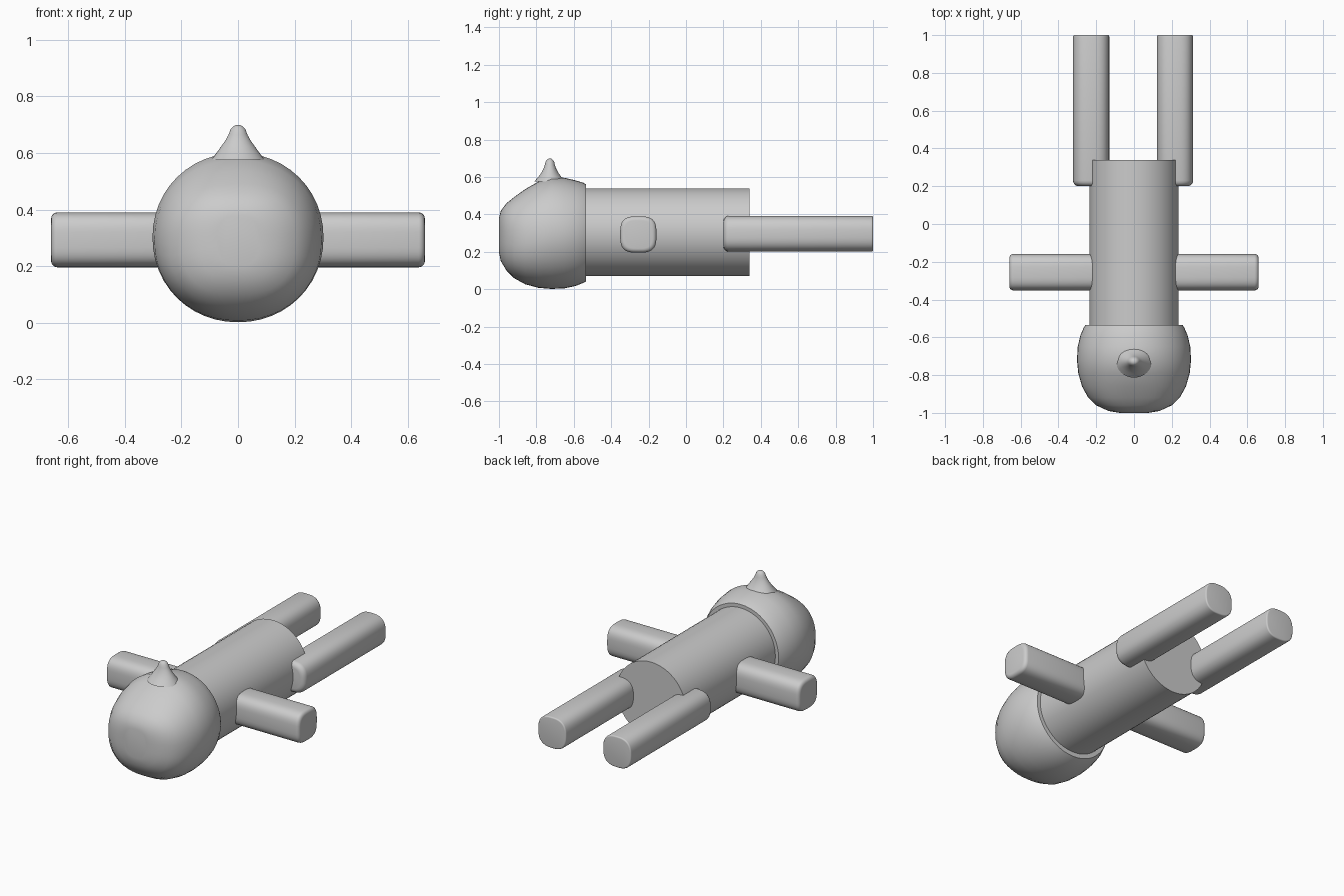
import bpy, bmesh, math
from mathutils import Vector

if "Cube" in bpy.data.objects:
    bpy.data.objects.remove(bpy.data.objects["Cube"])


def loft(name, rings, place, sides=48, angle=40):
    """Skin superellipse rings (t, cu, cv, ru, rv, exponent); place maps (u, v, t) to xyz."""
    bm = bmesh.new()
    loops = []
    for t, cu, cv, ru, rv, e in rings:
        loop = []
        for i in range(sides):
            a = 2 * math.pi * i / sides
            c, s = math.cos(a), math.sin(a)
            u = cu + ru * math.copysign(abs(c) ** (2 / e), c)
            v = cv + rv * math.copysign(abs(s) ** (2 / e), s)
            loop.append(bm.verts.new(place(u, v, t)))
        loops.append(loop)
    for a, b in zip(loops, loops[1:]):
        for i in range(sides):
            j = (i + 1) % sides
            bm.faces.new((a[i], a[j], b[j], b[i]))
    bm.faces.new(loops[0])
    bm.faces.new(loops[-1])
    bmesh.ops.recalc_face_normals(bm, faces=bm.faces)
    mesh = bpy.data.meshes.new(name)
    bm.to_mesh(mesh)
    bm.free()
    ob = bpy.data.objects.new(name, mesh)
    bpy.context.collection.objects.link(ob)
    bpy.ops.object.select_all(action='DESELECT')
    ob.select_set(True)
    bpy.context.view_layer.objects.active = ob
    bpy.ops.object.shade_smooth_by_angle(angle=math.radians(angle))
    return ob


def along_y(u, v, t):
    return Vector((u, t, v))


def along_x(u, v, t):
    return Vector((t, u, v))


def along_z(u, v, t):
    return Vector((u, v, t))


def limb(name, place, cu, cv, r, start, end, round_start, round_end, e):
    """Rounded bar with softened ends."""
    d = 1 if end > start else -1
    rings = []
    for k in range(5):
        a = math.pi / 2 * k / 4
        rr = r - round_start * (1 - math.sin(a))
        rings.append((start + d * round_start * (1 - math.cos(a)), cu, cv, rr, rr, e))
    for k in range(5):
        a = math.pi / 2 * k / 4
        rr = r - round_end * (1 - math.cos(a))
        rings.append((end - d * round_end * (1 - math.sin(a)), cu, cv, rr, rr, e))
    return loft(name, rings, place)


# Head: rounded dome with a blunt front and a flat back
head = [(-1.0, .075, .20, .38, 2.6), (-.99, .135, .15, .42, 2.6),
        (-.96, .20, .10, .46, 2.5), (-.92, .242, .06, .492, 2.4),
        (-.86, .275, .027, .535, 2.2), (-.79, .295, .008, .575, 2.1),
        (-.72, .302, .002, .60, 2.05), (-.65, .298, .005, .596, 2),
        (-.59, .284, .018, .582, 2), (-.55, .267, .034, .57, 2),
        (-.535, .258, .042, .562, 2)]
loft("head", [(y, 0, (lo + hi) / 2, rx, (hi - lo) / 2, e)
              for y, rx, lo, hi, e in head], along_y)

# Nub on top of the head: flared base, small round tip
nub = [(.575, .095, .085), (.60, .076, .062), (.622, .060, .046), (.645, .044, .034),
       (.665, .033, .027), (.682, .027, .023), (.692, .019, .016), (.698, .009, .008)]
loft("head_nub", [(z, 0, -.728, rx, ry, 2) for z, rx, ry in nub], along_z, 32, 60)

# Torso: straight cylinder
loft("torso", [(-.55, 0, .305, .236, .235, 2), (.34, 0, .305, .236, .235, 2)], along_y, 64)

# Arms and legs
for side, x in (("left", -1), ("right", 1)):
    limb(side + "_arm", along_x, -.255, .293, .097, x * .18, x * .66, .01, .022, 3.2)
    leg_x = .217 if x > 0 else -.227
    limb(side + "_leg", along_y, leg_x, .297, .096, .20, 1.0, .03, .008, 2.7)
